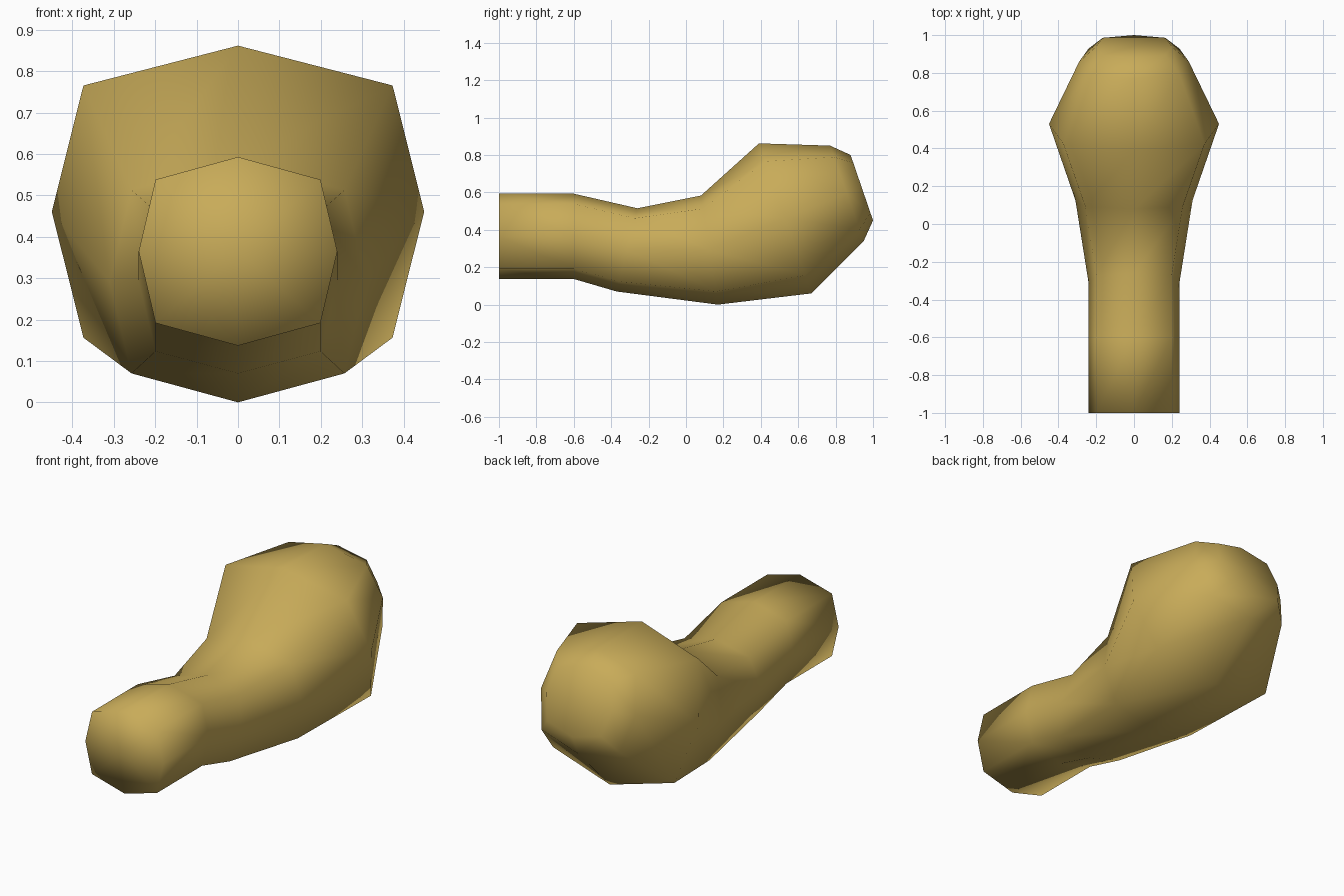
import bpy
import bmesh
from mathutils import Vector

cube = bpy.data.objects.get("Cube")
if cube:
    bpy.data.objects.remove(cube, do_unlink=True)

# One flat ochre colour
ochre = bpy.data.materials.new("ochre")
ochre.use_nodes = True
colour = (0.58, 0.41, 0.10, 1)
ochre.diffuse_color = colour
ochre.node_tree.nodes["Principled BSDF"].inputs["Base Color"].default_value = colour

# Octagon section in unit size: (across, up)
half = [(0, 1), (0.83, 0.76), (1, 0), (0.83, -0.76), (0, -1)]
section = half + [(-x, u) for x, u in reversed(half[1:-1])]

# Tilted rings along the body: half width, top (y, z), bottom (y, z)
rings = [
    (0.24, (-1.00, 0.593), (-1.00, 0.137)),
    (0.24, (-0.60, 0.593), (-0.60, 0.137)),
    (0.24, (-0.26, 0.515), (-0.37, 0.070)),
    (0.31, (0.08, 0.583), (0.17, 0.000)),
    (0.45, (0.39, 0.862), (0.67, 0.060)),
    (0.29, (0.77, 0.850), (0.95, 0.340)),
    (0.20, (0.88, 0.800), (1.00, 0.450)),
]

bm = bmesh.new()
loops = []
for width, top, bottom in rings:
    top, bottom = Vector((0, *top)), Vector((0, *bottom))
    centre, up = (top + bottom) / 2, (top - bottom) / 2
    loops.append([bm.verts.new(centre + up * u + Vector((width * x, 0, 0)))
                  for x, u in section])

# Skin between neighbouring rings
for a, b in zip(loops, loops[1:]):
    for i in range(len(section)):
        j = (i + 1) % len(section)
        bm.faces.new((a[i], a[j], b[j], b[i]))

# Closed ends, fanned from their middles
caps = [bm.faces.new(loops[0]), bm.faces.new(loops[-1])]
bmesh.ops.poke(bm, faces=caps)
bmesh.ops.recalc_face_normals(bm, faces=bm.faces)
for face in bm.faces:
    face.smooth = True

mesh = bpy.data.meshes.new("bent_club_body")
bm.to_mesh(mesh)
bm.free()
mesh.materials.append(ochre)
body = bpy.data.objects.new("bent_club_body", mesh)
bpy.context.collection.objects.link(body)
